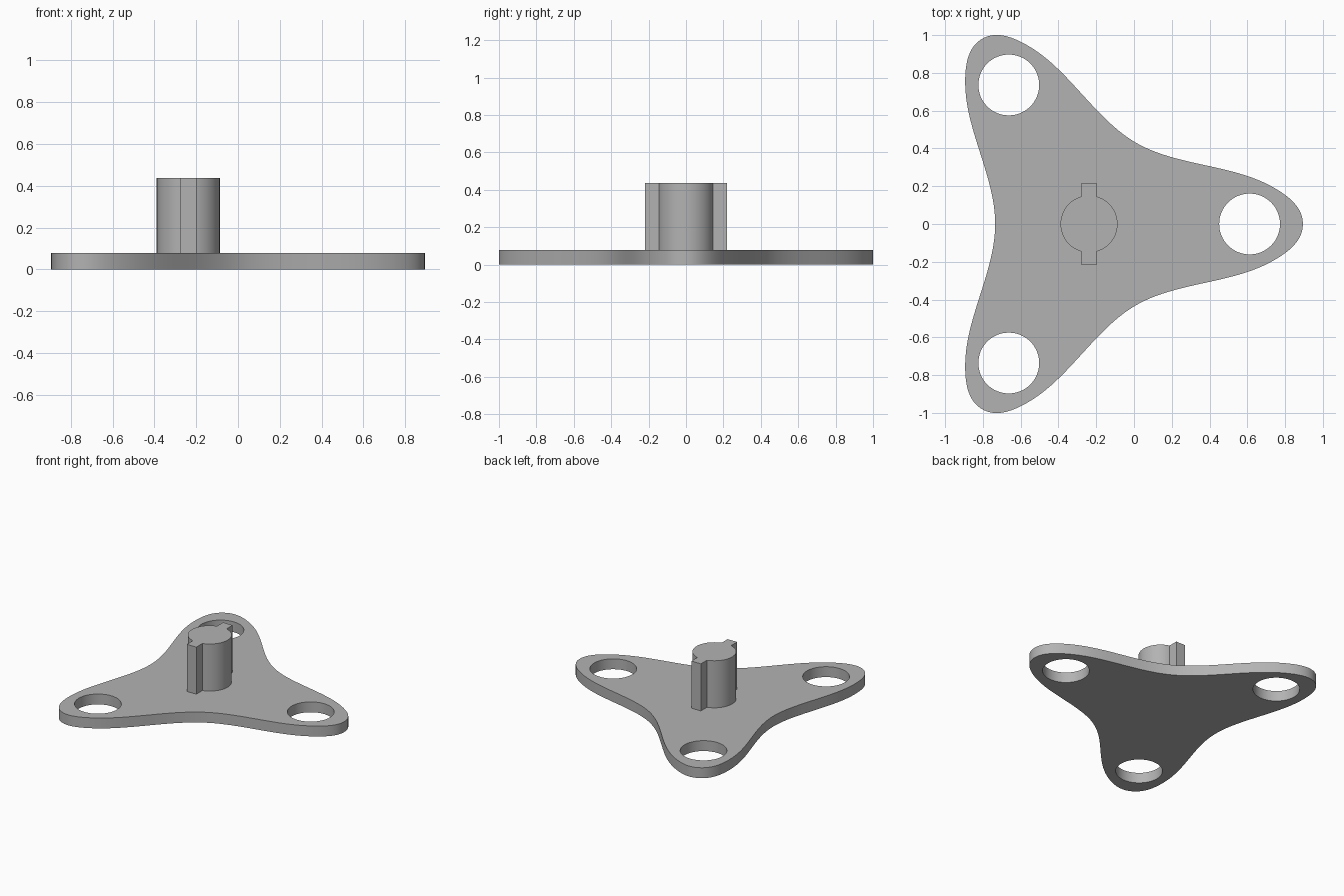
import bpy
import bmesh
import math
from mathutils import Matrix, Vector

if "Cube" in bpy.data.objects:
    bpy.data.objects.remove(bpy.data.objects["Cube"], do_unlink=True)

HUB = Vector((-0.238, 0, 0))     # centre of the three-fold symmetry
PLATE_TOP, BOSS_TOP = 0.079, 0.437

grey = bpy.data.materials.new("plain grey")
grey.use_nodes = True
colour = (0.45, 0.45, 0.45, 1)
grey.diffuse_color = colour
grey.node_tree.nodes["Principled BSDF"].inputs["Base Color"].default_value = colour


def new_outline():
    curve = bpy.data.curves.new("outline", "CURVE")
    curve.dimensions = "2D"
    curve.fill_mode = "BOTH"
    curve.resolution_u = 20
    return curve


def add_bezier(curve, knots):
    """Closed spline from (point, handle before, handle after)."""
    spline = curve.splines.new("BEZIER")
    spline.bezier_points.add(len(knots) - 1)
    for bp, (co, before, after) in zip(spline.bezier_points, knots):
        bp.handle_left_type = bp.handle_right_type = "FREE"
        bp.co, bp.handle_left, bp.handle_right = co, before, after
    spline.use_cyclic_u = True


def add_poly(curve, points):
    spline = curve.splines.new("POLY")
    spline.points.add(len(points) - 1)
    for sp, p in zip(spline.points, points):
        sp.co = (p.x, p.y, 0, 1)
    spline.use_cyclic_u = True


def solidify_outline(curve, name, bottom, top):
    """Extrude the filled outline and turn it into a clean mesh object."""
    curve.extrude = (top - bottom) / 2
    temp = bpy.data.objects.new("temp_outline", curve)
    bpy.context.collection.objects.link(temp)
    bpy.context.view_layer.update()
    graph = bpy.context.evaluated_depsgraph_get()
    mesh = bpy.data.meshes.new_from_object(temp.evaluated_get(graph))
    bpy.data.objects.remove(temp, do_unlink=True)
    bm = bmesh.new()
    bm.from_mesh(mesh)
    bmesh.ops.remove_doubles(bm, verts=bm.verts, dist=0.0002)
    bmesh.ops.translate(bm, verts=bm.verts, vec=(0, 0, (top + bottom) / 2))
    bmesh.ops.recalc_face_normals(bm, faces=bm.faces)
    bm.to_mesh(mesh)
    bm.free()
    mesh.name = name
    mesh.materials.clear()
    mesh.materials.append(grey)
    obj = bpy.data.objects.new(name, mesh)
    bpy.context.collection.objects.link(obj)
    bpy.ops.object.select_all(action="DESELECT")
    obj.select_set(True)
    bpy.context.view_layer.objects.active = obj
    bpy.ops.object.shade_smooth_by_angle(angle=math.radians(30))
    return obj


# Three-armed plate: each arm runs shoulder, tip, shoulder, waist
slope = Vector((-0.866, 0.5, 0))
tip = Vector((1.132, 0, 0))
shoulder = Vector((0.9775, 0.193, 0))
waist = Vector((0.2485, 0.430, 0))
rise = Vector((0, 0.085, 0))


def flip(v):
    return Vector((v.x, -v.y, v.z))


arm = [
    (flip(shoulder), flip(shoulder + slope * 0.25), flip(shoulder - slope * 0.1)),
    (tip, tip - rise, tip + rise),
    (shoulder, shoulder - slope * 0.1, shoulder + slope * 0.25),
    (waist, waist - slope * 0.25, waist + slope * 0.25),
]
plate = new_outline()
knots = []
for i in range(3):
    turn = Matrix.Rotation(i * math.tau / 3, 3, "Z")
    knots += [tuple(HUB + turn @ v for v in knot) for knot in arm]
add_bezier(plate, knots)

# Round hole near the end of each arm
for i in range(3):
    centre = HUB + Matrix.Rotation(i * math.tau / 3, 3, "Z") @ Vector((0.85, 0, 0))
    add_poly(plate, [centre + Vector((math.cos(a), math.sin(a), 0)) * 0.161
                     for a in (k * math.tau / 64 for k in range(64))])
solidify_outline(plate, "three_arm_plate", 0, PLATE_TOP)

# Upright boss with a square key on its front and back
RADIUS, KEY_HALF, KEY_REACH = 0.151, 0.04, 0.218
start = math.asin(KEY_HALF / RADIUS) - math.pi / 2
half = [Vector((RADIUS * math.cos(a), RADIUS * math.sin(a), 0))
        for a in (start - 2 * start * k / 32 for k in range(33))]
half += [Vector((KEY_HALF, KEY_REACH, 0)), Vector((-KEY_HALF, KEY_REACH, 0))]
boss = new_outline()
add_poly(boss, [HUB + v for v in half] + [HUB - v for v in half])
solidify_outline(boss, "keyed_boss", PLATE_TOP - 0.02, BOSS_TOP)
